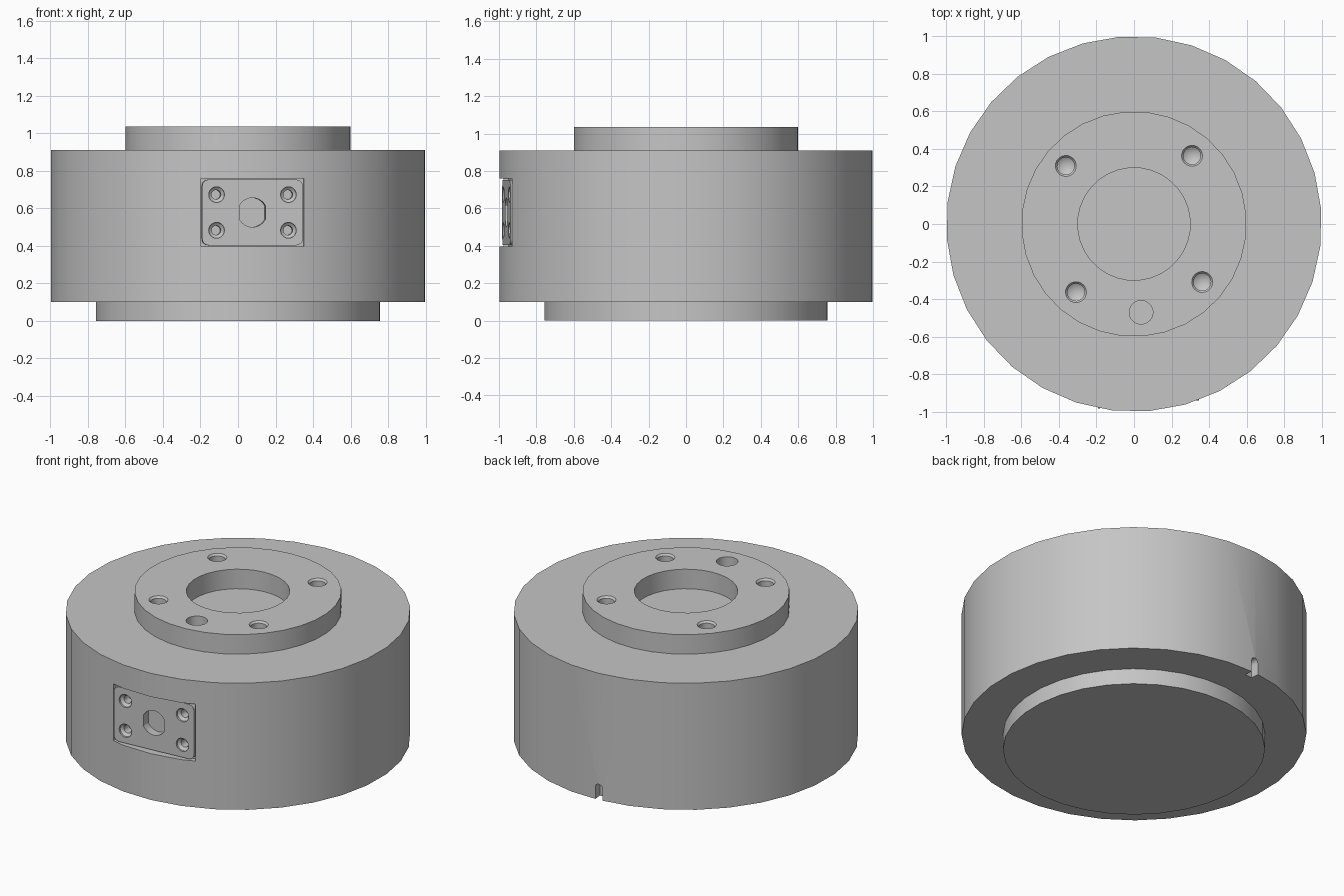
import bpy, bmesh, math
from mathutils import Matrix, Vector

if "Cube" in bpy.data.objects:
    bpy.data.objects.remove(bpy.data.objects["Cube"], do_unlink=True)

TURN = Matrix.Rotation(math.radians(4.6), 4, 'Z')   # whole unit is clocked slightly
TO_FRONT = Matrix.Rotation(math.pi / 2, 4, 'X')     # lathe axis z -> -y

grey = bpy.data.materials.new("machined_grey")
grey.use_nodes = True
grey.diffuse_color = (0.56, 0.56, 0.56, 1)
grey.node_tree.nodes["Principled BSDF"].inputs["Base Color"].default_value = (0.56, 0.56, 0.56, 1)


def lathe(bm, profile, segments, matrix=Matrix()):
    """Add a closed solid of revolution from (radius, z) points."""
    verts = [bm.verts.new((r, 0, z)) for r, z in profile]
    edges = [bm.edges.new(pair) for pair in zip(verts, verts[1:])]
    out = bmesh.ops.spin(bm, geom=verts + edges, cent=(0, 0, 0), axis=(0, 0, 1),
                         angle=2 * math.pi, steps=segments, use_duplicate=False)
    new = {v for e in edges for f in e.link_faces for v in f.verts}
    stack = list(new)
    while stack:
        for e in stack.pop().link_edges:
            for v in e.verts:
                if v not in new:
                    new.add(v)
                    stack.append(v)
    bmesh.ops.transform(bm, matrix=matrix, verts=list(new))


def prism(bm, outline, y0, y1):
    """Extrude an (x, z) outline along y."""
    face = bm.faces.new([bm.verts.new((x, y0, z)) for x, z in outline])
    out = bmesh.ops.extrude_face_region(bm, geom=[face])
    bmesh.ops.translate(bm, vec=(0, y1 - y0, 0),
                        verts=[g for g in out["geom"] if isinstance(g, bmesh.types.BMVert)])


def rounded_rect(w, h, r, cz):
    points = []
    for i, (sx, sz) in enumerate([(1, 1), (-1, 1), (-1, -1), (1, -1)]):
        for k in range(6):
            a = math.pi / 2 * (i + k / 5)
            points.append((sx * (w / 2 - r) + r * math.cos(a),
                           cz + sz * (h / 2 - r) + r * math.sin(a)))
    return points


def finish(bm, name):
    bmesh.ops.remove_doubles(bm, verts=bm.verts, dist=1e-5)
    bmesh.ops.recalc_face_normals(bm, faces=bm.faces)
    bm.transform(TURN)
    mesh = bpy.data.meshes.new(name)
    bm.to_mesh(mesh)
    bm.free()
    mesh.materials.append(grey)
    obj = bpy.data.objects.new(name, mesh)
    bpy.context.collection.objects.link(obj)
    return obj


def cut(obj, cutter):
    mod = obj.modifiers.new("cut", 'BOOLEAN')
    mod.operation, mod.solver, mod.object = 'DIFFERENCE', 'EXACT', cutter
    bpy.context.view_layer.objects.active = obj
    bpy.ops.object.modifier_apply(modifier=mod.name)


# Housing: base spigot, main drum, raised flange and central recess
bm = bmesh.new()
lathe(bm, [(0, 0), (0.76, 0), (0.76, 0.1), (1, 0.1), (1, 0.91), (0.6, 0.91),
           (0.6, 1.035), (0.3, 1.035), (0.3, 0.91), (0, 0.91)], 32)
housing = finish(bm, "housing")

# Housing cutters: bolt holes, dowel hole, connector pocket, rear notch
PORT_Z = 0.578
bm = bmesh.new()
TOP = 1.035
for i in range(4):
    a = math.pi / 4 + i * math.pi / 2
    place = Matrix.Translation((0.477 * math.cos(a), 0.477 * math.sin(a), TOP))
    lathe(bm, [(0, -0.2), (0.046, -0.17), (0.046, -0.012), (0.056, 0), (0.056, 0.05), (0, 0.05)],
          20, place)
lathe(bm, [(0, -0.12), (0.063, -0.12), (0.063, 0.05), (0, 0.05)], 24,
      Matrix.Translation((0, -0.472, TOP)))
prism(bm, rounded_rect(0.55, 0.364, 0.003, PORT_Z), -0.93, -1.1)
arch = [(0.025 * math.cos(math.pi * k / 8), 0.175 + 0.025 * math.sin(math.pi * k / 8))
        for k in range(9)]
prism(bm, [(0.025, 0.05)] + arch + [(-0.025, 0.05)], 0.945, 1.1)
body_cutter = finish(bm, "body_cutter")

# Connector plate in the pocket
bm = bmesh.new()
prism(bm, rounded_rect(0.538, 0.35, 0.035, PORT_Z), -0.92, -0.964)
plate = finish(bm, "connector_plate")

# Port cutters: countersunk screw holes and double-flat opening
bm = bmesh.new()
for sx in (-1, 1):
    for sz in (-1, 1):
        place = Matrix.Translation((sx * 0.192, -0.964, PORT_Z + sz * 0.095)) @ TO_FRONT
        lathe(bm, [(0, -0.08), (0.025, -0.08), (0.025, -0.026), (0.034, -0.02),
                   (0.042, -0.012), (0.042, 0.1), (0, 0.1)], 20, place)
opening = []
for k in range(40):
    a = 2 * math.pi * k / 40
    x, z = 0.078 * math.cos(a), 0.078 * math.sin(a)
    if abs(x) <= 0.072:
        opening.append((x, PORT_Z + z))
prism(bm, opening, -0.91, -1.1)
port_cutter = finish(bm, "port_cutter")

cut(housing, body_cutter)
cut(housing, port_cutter)
cut(plate, port_cutter)
for helper in (body_cutter, port_cutter):
    bpy.data.objects.remove(helper, do_unlink=True)

# Smooth curved walls, keep machined edges sharp
for obj in (housing, plate):
    bpy.ops.object.select_all(action='DESELECT')
    obj.select_set(True)
    bpy.context.view_layer.objects.active = obj
    bpy.ops.object.shade_smooth_by_angle(angle=math.radians(30))
